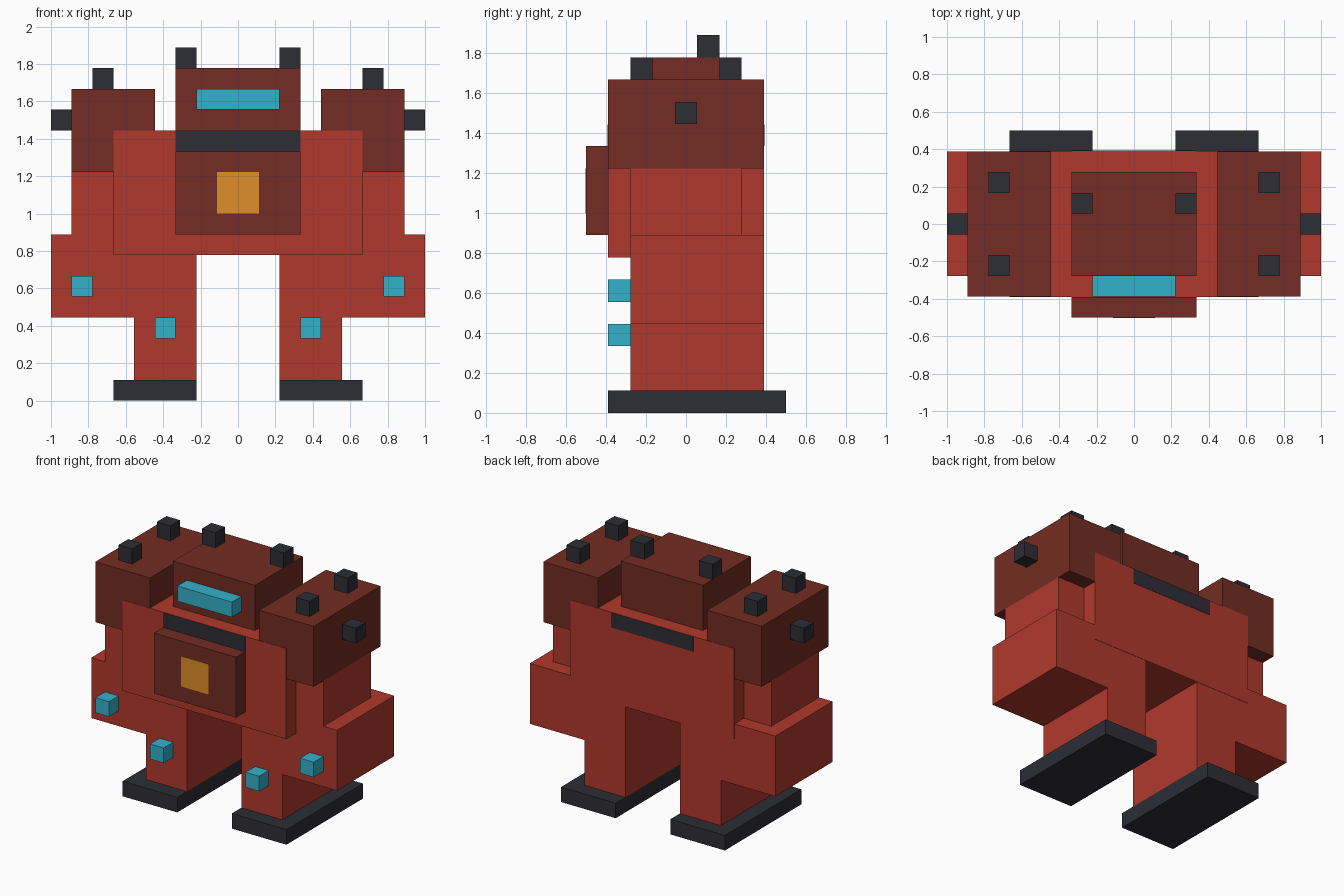
import bpy, bmesh

if "Cube" in bpy.data.objects:
    bpy.data.objects.remove(bpy.data.objects["Cube"])

U = 1 / 9      # one block of the grid
E = 0.02       # tiny offset (in blocks) so flush parts do not flicker


def linear(c):
    c /= 255
    return c / 12.92 if c <= 0.04045 else ((c + 0.055) / 1.055) ** 2.4


def material(name, r, g, b):
    m = bpy.data.materials.new(name)
    m.diffuse_color = (linear(r), linear(g), linear(b), 1)
    m.use_nodes = True
    m.node_tree.nodes["Principled BSDF"].inputs["Base Color"].default_value = m.diffuse_color
    return m


RED = material("red armour", 176, 57, 44)
MAROON = material("dark red armour", 115, 44, 35)
DARK = material("charcoal", 45, 45, 54)
CYAN = material("cyan light", 52, 178, 203)
GOLD = material("gold", 222, 142, 40)


def block(name, mat, x, y, z):
    """Box from (min, max) ranges given in blocks."""
    bm = bmesh.new()
    bmesh.ops.create_cube(bm, size=1)
    for v in bm.verts:
        v.co = [(r[0] + r[1]) / 2 * U + c * (r[1] - r[0]) * U
                for c, r in zip(v.co, (x, y, z))]
    mesh = bpy.data.meshes.new(name)
    bm.to_mesh(mesh)
    bm.free()
    mesh.materials.append(mat)
    ob = bpy.data.objects.new(name, mesh)
    bpy.context.collection.objects.link(ob)


def pair(name, mat, x, y, z):
    """Same box on the right and mirrored to the left."""
    block(name + "_right", mat, x, y, z)
    block(name + "_left", mat, (-x[1], -x[0]), y, z)


# Torso, chest plate with gold core, and collar
block("torso", RED, (-6, 6), (-3.5 - E, 3.5 + E), (7, 13))
block("chest_plate", MAROON, (-3, 3), (-4.5, -3.5), (8, 12))
block("chest_core", GOLD, (-1, 1), (-4.5 - E, -4.4), (9, 11))
block("collar", DARK, (-3, 3), (-3.5 - 2 * E, 3.5 + 2 * E), (12, 13 - E))

# Head with visor and antennae
block("head", MAROON, (-3, 3), (-2.5, 2.5), (13, 16))
block("visor", CYAN, (-2, 2), (-3.5, -2.5), (14, 15))
pair("antenna", DARK, (2, 3), (0.5, 1.5), (16, 17))

# Shoulders with studs
pair("shoulder", MAROON, (4, 8), (-3.5, 3.5), (11, 15))
pair("shoulder_front_stud", DARK, (6, 7), (-2.5, -1.5), (15, 16))
pair("shoulder_back_stud", DARK, (6, 7), (1.5, 2.5), (15, 16))
pair("shoulder_side_stud", DARK, (8, 9), (-0.5, 0.5), (13, 14))

# Arms with lights
pair("upper_arm", RED, (6, 8), (-2.5, 2.5), (8, 11))
pair("forearm", RED, (5, 9), (-2.5, 3.5), (4, 8))
pair("forearm_light", CYAN, (7, 8), (-3.5, -2.5), (5, 6))

# Legs with knee lights and feet
pair("leg", RED, (2, 5), (-2.5, 3.5), (1, 7))
pair("knee_light", CYAN, (3, 4), (-3.5, -2.5), (3, 4))
pair("foot", DARK, (2, 6), (-3.5, 4.5), (0, 1))
